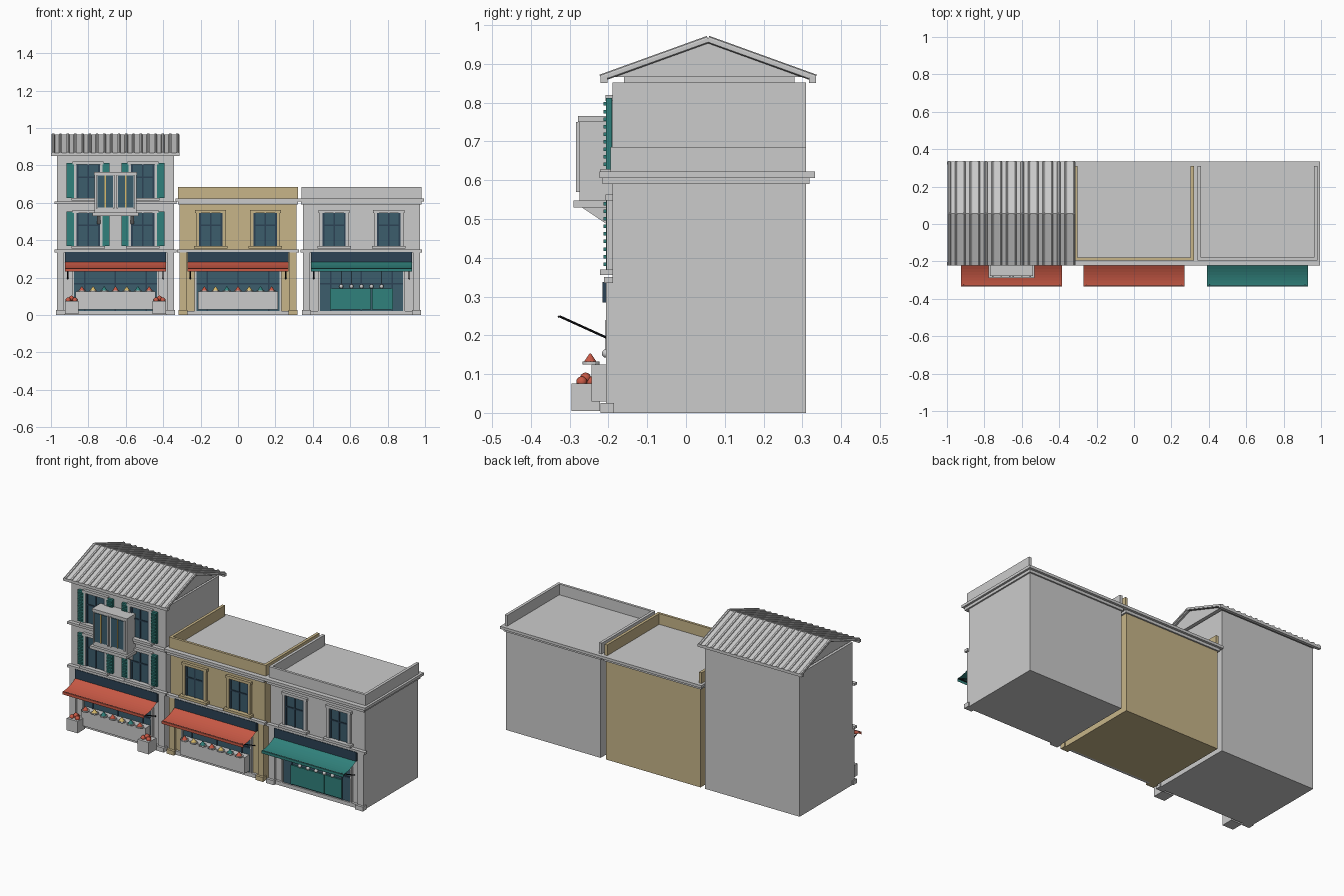
import bpy, bmesh, math
from mathutils import Vector

if "Cube" in bpy.data.objects:
    bpy.data.objects.remove(bpy.data.objects["Cube"])


def mat(name, c):
    m = bpy.data.materials.new(name)
    m.diffuse_color = (*c, 1)
    m.use_nodes = True
    m.node_tree.nodes["Principled BSDF"].inputs["Base Color"].default_value = m.diffuse_color
    return m


SAND = mat("sand", (0.57, 0.46, 0.25))
RED = mat("red", (0.58, 0.10, 0.06))
TEAL = mat("teal", (0.03, 0.22, 0.20))
NAVY = mat("navy", (0.025, 0.055, 0.09))
GLASS = mat("glass", (0.045, 0.11, 0.15))
GOLD = mat("gold", (0.7, 0.5, 0.15))
BLACK = mat("iron", (0.01, 0.01, 0.012))


def finish(name, bm, m=None):
    bmesh.ops.recalc_face_normals(bm, faces=bm.faces)
    me = bpy.data.meshes.new(name)
    bm.to_mesh(me)
    bm.free()
    o = bpy.data.objects.new(name, me)
    bpy.context.collection.objects.link(o)
    if m:
        me.materials.append(m)
    return o


def box(name, x0, x1, y0, y1, z0, z1, m=None):
    bm = bmesh.new()
    bmesh.ops.create_cube(bm, size=1)
    for v in bm.verts:
        v.co = ((x0 + x1) / 2 + v.co.x * (x1 - x0), (y0 + y1) / 2 + v.co.y * (y1 - y0),
                (z0 + z1) / 2 + v.co.z * (z1 - z0))
    return finish(name, bm, m)


def extrude_x(name, pts, x0, x1, m=None, closed=True):
    """Sweep a (y, z) profile along x; open profiles give a thin sheet."""
    bm = bmesh.new()
    a = [bm.verts.new((x0, *p)) for p in pts]
    b = [bm.verts.new((x1, *p)) for p in pts]
    n = len(pts)
    for i in range(n if closed else n - 1):
        j = (i + 1) % n
        bm.faces.new((a[i], a[j], b[j], b[i]))
    if closed:
        bm.faces.new(a)
        bm.faces.new(b)
    return finish(name, bm, m)


def rod(name, p, q, r, m=None, seg=8, r2=None):
    p, q = Vector(p), Vector(q)
    bm = bmesh.new()
    bmesh.ops.create_cone(bm, cap_ends=True, segments=seg, radius1=r,
                          radius2=r if r2 is None else r2, depth=(q - p).length)
    rot = (q - p).to_track_quat('Z', 'Y')
    for v in bm.verts:
        v.co = rot @ v.co + (p + q) / 2
    return finish(name, bm, m)


def ball(name, c, r, m=None):
    bm = bmesh.new()
    bmesh.ops.create_uvsphere(bm, u_segments=12, v_segments=8, radius=r)
    bmesh.ops.translate(bm, verts=bm.verts, vec=c)
    for f in bm.faces:
        f.smooth = True
    return finish(name, bm, m)


def window(c, z, m, shutters):
    box("window_glass", c - .066, c + .066, -.196, -.185, z + .015, z + .195, GLASS)
    for s in (-1, 1):
        a, b = sorted((c + s * .062, c + s * .078))
        box("window_jamb", a, b, -.205, -.188, z + .012, z + .195, m)
        a, b = sorted((c + s * .052, c + s * .062))
        box("window_sash", a, b, -.2, -.188, z + .015, z + .19, NAVY)
    box("window_lintel", c - .083, c + .083, -.207, -.188, z + .192, z + .208, m)
    box("window_sill", c - .09, c + .09, -.222, -.188, z, z + .015, m)
    box("window_mullion", c - .004, c + .004, -.2, -.188, z + .015, z + .195, NAVY)
    box("window_crossbar", c - .062, c + .062, -.2, -.188, z + .12, z + .128, NAVY)
    if shutters:
        for s in (-1, 1):
            a, b = sorted((c + s * .077, c + s * .115))
            box("shutter", a, b, -.206, -.191, z + .015, z + .2, TEAL)
            for i in range(9):
                h = z + .024 + i * .0195
                box("shutter_slat", a + .005, b - .005, -.213, -.204, h, h + .009, TEAL)


def shop(c, m, awning, stall):
    # pilasters, threshold and string course
    for s in (-1, 1):
        a, b = sorted((c + s * .275, c + s * .313))
        box("pilaster", a, b, -.206, -.188, 0, .335, m)
        box("pilaster_base", a - .006, b + .006, -.221, -.186, 0, .026, m)
        a, b = sorted((c + s * .222, c + s * .232))
        box("shop_jamb", a, b, -.205, -.188, .02, .235)
    box("threshold", c - .275, c + .275, -.205, -.188, 0, .022)
    box("string_course", c - .325, c + .325, -.212, -.188, .335, .35)
    # shop glazing
    box("shop_glass", c - .224, c + .224, -.197, -.188, .022, .245, GLASS)
    box("shop_transom", c - .224, c + .224, -.202, -.19, .163, .172, NAVY)
    for x in (-.165, 0, .165):
        box("shop_mullion", c + x - .004, c + x + .004, -.202, -.19, .022, .24, NAVY)
    # sign board
    box("sign_board", c - .27, c + .27, -.215, -.19, .284, .338, NAVY)
    # sagging awning with valance and struts
    prof = [(-.208, .288)]
    for i in range(1, 9):
        t = i / 8
        prof.append((-.208 - .127 * t, .250 + .038 * (1 - t) ** 2))
    prof.append((-.335, .234))
    extrude_x("awning", prof, c - .27, c + .27, awning, closed=False)
    for s in (-1, 1):
        rod("awning_strut", (c + s * .255, -.326, .249), (c + s * .255, -.205, .194), .003, BLACK)
    rod("awning_bar", (c - .265, -.328, .248), (c + .265, -.328, .248), .003, BLACK)
    if stall:
        box("stall_counter", c - .213, c + .213, -.243, -.19, .03, .125)
        for i in range(7):
            x = c + (i - 3) * .06
            rod("goods_tray", (x, -.245, .125), (x, -.245, .132), .022, None, 12)
            rod("goods_heap", (x, -.247, .132), (x, -.247, .153), .016, (RED, GOLD, TEAL)[i % 3], 12, .002)
    else:
        for a, b in ((-.168, .052), (.057, .168)):
            box("display_panel", c + a, c + b, -.206, -.19, .03, .143, TEAL)
        for i in range(5):
            x = c + (i - 2) * .054
            ball("lamp", (x, -.206, .153), .011)
            rod("lamp_cord", (x, -.206, .16), (x, -.206, .24), .0012, BLACK, 6)


LEFT, MID, RIGHT = -.655, 0.0, .66
for c, m, top, aw in ((LEFT, None, .852, RED), (MID, SAND, .6, RED), (RIGHT, None, .6, TEAL)):
    box("building_body", c - .313, c + .313, -.19, .31, 0, top, m)
    shop(c, m, aw, c != RIGHT)
    for s in (-1, 1):
        window(c + s * .146, .355, m, c == LEFT)
        if c == LEFT:
            window(c + s * .146, .612, m, True)
    if c == LEFT:
        continue
    # stepped cornice, roof deck and three-sided parapet
    box("cornice_lower", c - .322, c + .322, -.215, .319, .59, .606)
    box("cornice_upper", c - .334, c + .334, -.223, .333, .606, .622)
    box("parapet_front", c - .32, c + .32, -.195, -.18, .62, .686, m)
    for s in (-1, 1):
        a, b = sorted((c + s * .303, c + s * .32))
        box("parapet_side", a, b, -.195, .31, .62, .686, m)

# upper string course on the tall house
box("upper_string_course", LEFT - .325, LEFT + .325, -.212, -.188, .594, .608)

# gabled roof with ribbed tiles
box("roof_support", LEFT - .29, LEFT + .29, -.16, .28, .845, .87)
extrude_x("gable", [(-.215, .866), (.06, .962), (.33, .866)], LEFT - .315, LEFT + .318)
for s in (-1, 1):
    ey = .057 + s * .277
    extrude_x("roof_slope", [(.057, .966), (ey, .866), (ey, .858), (.057, .957)], -.998, -.314)
    a, b = sorted((ey + s * .001, ey - s * .017))
    box("eave_gutter", -1, -.312, a, b, .85, .866)
    for i in range(18):
        x = -.988 + i * .664 / 17
        rod("roof_rib", (x, .057, .963), (x, ey, .863), .0095, None, 8)

# projecting bay with bracketed ledge
box("bay_body", LEFT - .112, LEFT + .112, -.274, -.188, .548, .765)
box("bay_ledge", LEFT - .122, LEFT + .122, -.29, -.188, .53, .548)
box("bay_cap", LEFT - .116, LEFT + .116, -.278, -.188, .75, .766)
for s in (-1, 1):
    x = LEFT + s * .055
    box("bay_glass", x - .045, x + .045, -.279, -.27, .575, .745, GLASS)
    box("bay_mullion", x - .003, x + .003, -.282, -.272, .575, .745, GOLD)
    for e in (-1, 1):
        box("bay_frame", x + e * .046 - .004, x + e * .046 + .004, -.283, -.272, .57, .75)
    bx = LEFT + s * .09
    extrude_x("bay_bracket", [(-.27, .531), (-.19, .531), (-.19, .485), (-.205, .487)], bx - .009, bx + .009)

# fruit crates either side of the tall house
for s in (-1, 1):
    x = LEFT + s * .235
    box("fruit_crate", x - .036, x + .036, -.295, -.222, .005, .076)
    for dx, dy, dz in ((-.018, -.01, 0), (.018, -.01, 0), (0, .014, 0), (0, 0, .01)):
        ball("fruit", (x + dx, -.259 + dy, .08 + dz), .014, RED)
